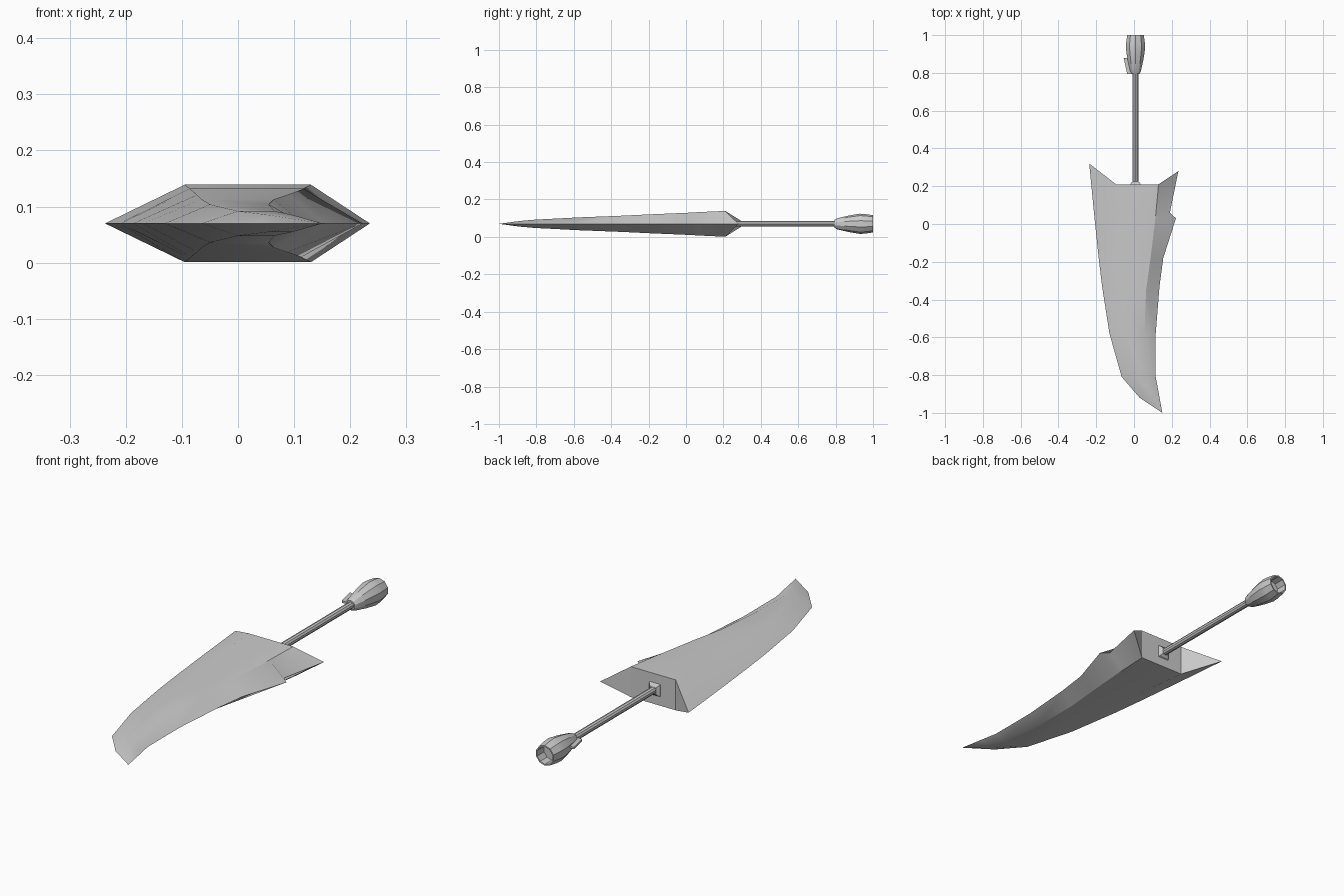
import bpy, bmesh, math

if "Cube" in bpy.data.objects:
    bpy.data.objects.remove(bpy.data.objects["Cube"], do_unlink=True)

MID = 0.07      # height of the cutting edge plane
AXIS_X = 0.008  # x position of shaft and grip

steel = bpy.data.materials.new("grey steel")
steel.use_nodes = True
GREY = (0.6, 0.6, 0.6, 1)
steel.diffuse_color = GREY
steel.node_tree.nodes["Principled BSDF"].inputs["Base Color"].default_value = GREY


def finish(name, bm, smooth=True):
    bmesh.ops.recalc_face_normals(bm, faces=bm.faces)
    mesh = bpy.data.meshes.new(name)
    bm.to_mesh(mesh)
    bm.free()
    mesh.materials.append(steel)
    obj = bpy.data.objects.new(name, mesh)
    bpy.context.collection.objects.link(obj)
    if smooth:
        bpy.ops.object.select_all(action='DESELECT')
        obj.select_set(True)
        bpy.context.view_layer.objects.active = obj
        bpy.ops.object.shade_smooth_by_angle(angle=math.radians(30))
    return obj


def lathe(name, profile, sides):
    """Skin rings of (y, radius) around the shaft axis; the ends are capped."""
    bm = bmesh.new()
    rings = []
    for y, r in profile:
        ring = []
        for i in range(sides):
            a = 2 * math.pi * (i + 0.5) / sides
            ring.append(bm.verts.new((AXIS_X + r * math.cos(a), y, MID + r * math.sin(a))))
        rings.append(ring)
    for a, b in zip(rings, rings[1:]):
        for i in range(sides):
            j = (i + 1) % sides
            bm.faces.new((a[i], a[j], b[j], b[i]))
    bm.faces.new(rings[0])
    bm.faces.new(rings[-1])
    return finish(name, bm)


# Blade sections: left edge xy, left ridge xy, right ridge xy, right edge xy, ridge height
sections = [
    ((-.237, .32), (-.095, .21), (.13, .21), (.235, .28), .069),
    ((-.212, .06), (-.086, .06), (.116, .06), (.19, .06), .062),
    ((-.209, .03), (-.084, .03), (.113, .03), (.222, .03), .060),
    ((-.187, -.18), (-.073, -.18), (.088, -.18), (.155, -.18), .051),
    ((-.169, -.33), (-.065, -.33), (.064, -.35), (.135, -.33), .043),
    ((-.13, -.58), (-.05, -.58), (.055, -.58), (.115, -.58), .034),
    ((-.065, -.81), (0, -.81), (.065, -.81), (.115, -.81), .022),
    ((.03, -.92), (.055, -.89), (.098, -.89), (.13, -.89), .015),
]
bm = bmesh.new()
loops = []
for le, lr, rr, re, h in sections:
    pts = [(*le, MID), (*lr, MID + h), (*rr, MID + h), (*re, MID),
           (*rr, MID - h), (*lr, MID - h)]
    loops.append([bm.verts.new(p) for p in pts])
for a, b in zip(loops, loops[1:]):
    for i in range(6):
        j = (i + 1) % 6
        bm.faces.new((a[i], a[j], b[j], b[i]))
# Pointed tip
tip = bm.verts.new((.15, -1.0, MID))
last = loops[-1]
for i in range(6):
    bm.faces.new((last[i], last[(i + 1) % 6], tip))
# Flat rear wall with a swept spike on each side
f = loops[0]
bm.faces.new((f[1], f[2], f[4], f[5]))
bm.faces.new((f[0], f[1], f[5]))
bm.faces.new((f[2], f[3], f[4]))
finish("blade", bm)

# Square socket where the shaft enters the blade
lathe("shaft_socket", [(.205, .042), (.218, .034), (.225, .02)], 4)

# Thin shaft
lathe("shaft", [(.20, .0155), (.82, .0155)], 10)

# Flared grip with a hollow end
lathe("grip", [(.795, .022), (.81, .03), (.87, .044), (.93, .054), (.96, .052),
               (1.0, .046), (1.0, .040), (.95, .040)], 10)

# Small flat tag beside the grip
bm = bmesh.new()
outline = [(-.055, .88), (-.005, .88), (.0, .795), (-.036, .795)]
base = bm.faces.new([bm.verts.new((x, y, MID)) for x, y in outline])
ext = bmesh.ops.extrude_face_region(bm, geom=[base])
for v in ext["geom"]:
    if isinstance(v, bmesh.types.BMVert):
        v.co.z += .009
finish("grip_tag", bm, smooth=False)
